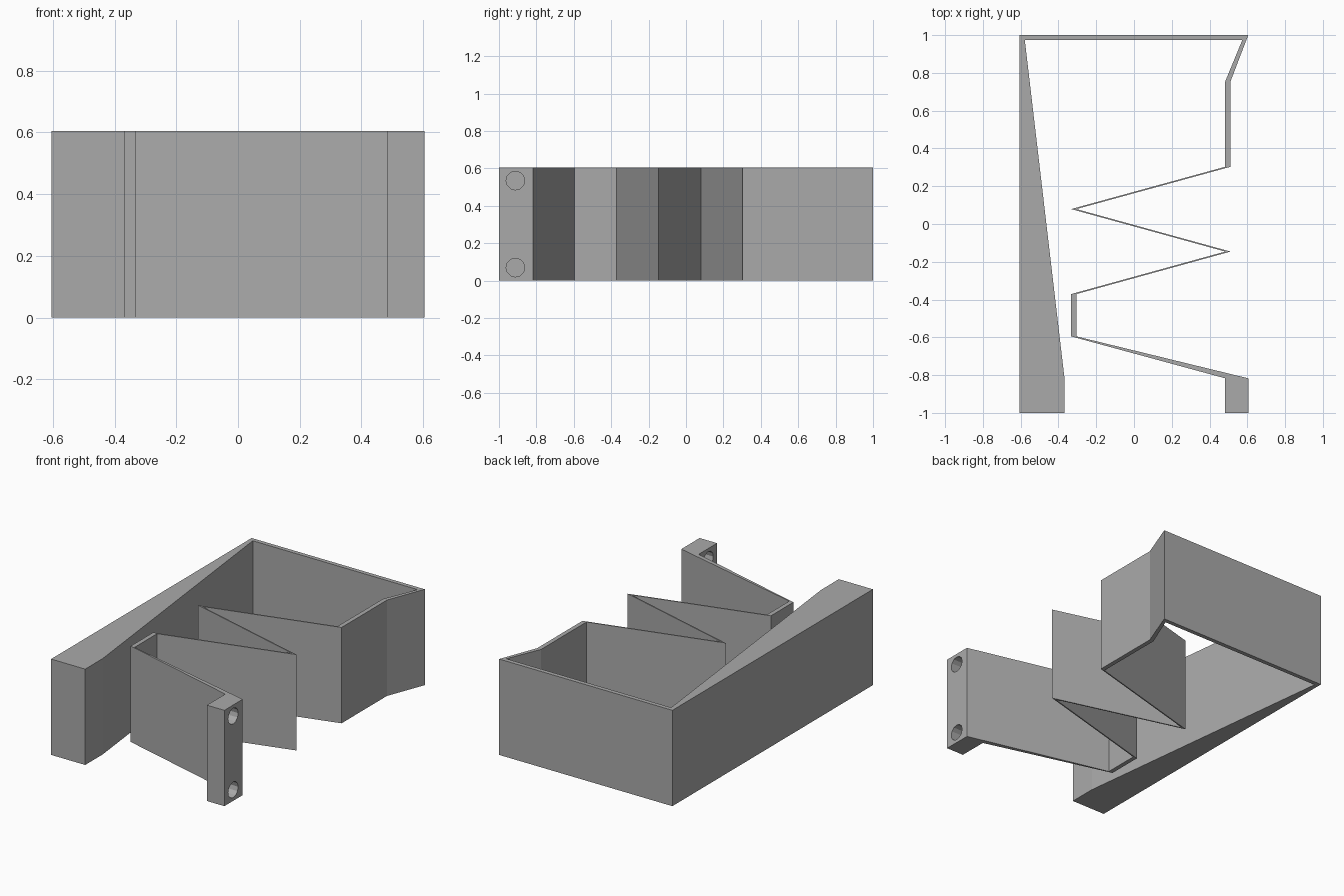
import bpy, bmesh, math
from mathutils import Matrix

if "Cube" in bpy.data.objects:
    bpy.data.objects.remove(bpy.data.objects["Cube"])

HEIGHT = 0.605
XL, XR, T = -0.333, 0.483, 0.028   # spring fold limits and wall thickness


def wall(x, y):
    """Inner and outer profile points of a wall of constant x thickness."""
    return (x, y), (x + T, y)


def make_object(name, bm):
    mesh = bpy.data.meshes.new(name)
    bm.to_mesh(mesh)
    bm.free()
    obj = bpy.data.objects.new(name, mesh)
    bpy.context.collection.objects.link(obj)
    return obj


# Plan of the clip as (inner, outer) pairs, followed along the strip
plan = [
    ((-0.367, -1), (-0.605, -1)),            # tapered bar
    ((-0.367, -0.825), (-0.605, -0.825)),
    ((-0.578, 0.973), (-0.605, 1)),          # end wall
    ((0.573, 0.973), (0.605, 1)),            # kinked side wall
    wall(XR, 0.755),
    wall(XR, 0.303),                         # zigzag spring
    wall(XL, 0.079),
    wall(XR, -0.146),
    wall(XL, -0.371),
    wall(XL, -0.595),
    ((XR, -0.817), (0.605, -0.817)),         # mounting block
    ((XR, -1), (0.605, -1)),
]

# Clip body: quad strip extruded upwards
bm = bmesh.new()
pairs = [[bm.verts.new((x, y, 0)) for x, y in pair] for pair in plan]
for (a, b), (c, d) in zip(pairs, pairs[1:]):
    bm.faces.new((a, b, d, c))
top = bmesh.ops.extrude_face_region(bm, geom=bm.faces[:])["geom"]
bmesh.ops.translate(bm, vec=(0, 0, HEIGHT),
                    verts=[g for g in top if isinstance(g, bmesh.types.BMVert)])
bmesh.ops.recalc_face_normals(bm, faces=bm.faces[:])
body = make_object("spring_clip_body", bm)

# Two screw holes through the mounting block
bm = bmesh.new()
for z in (0.07, HEIGHT - 0.07):
    bmesh.ops.create_cone(
        bm, cap_ends=True, segments=12, radius1=0.05, radius2=0.05, depth=0.3,
        matrix=Matrix.Translation((0.545, -0.912, z)) @ Matrix.Rotation(math.pi / 2, 4, "Y"))
cutter = make_object("screw_hole_cutter", bm)
cutter.hide_render = True

mod = body.modifiers.new("screw_holes", "BOOLEAN")
mod.operation = "DIFFERENCE"
mod.solver = "EXACT"
mod.object = cutter
bpy.context.view_layer.objects.active = body
body.select_set(True)
bpy.ops.object.modifier_apply(modifier=mod.name)
bpy.data.objects.remove(cutter)

# Single grey colour
grey = bpy.data.materials.new("plain_grey")
grey.diffuse_color = (0.4, 0.4, 0.4, 1)
grey.use_nodes = True
grey.node_tree.nodes["Principled BSDF"].inputs["Base Color"].default_value = grey.diffuse_color
body.data.materials.clear()
body.data.materials.append(grey)
